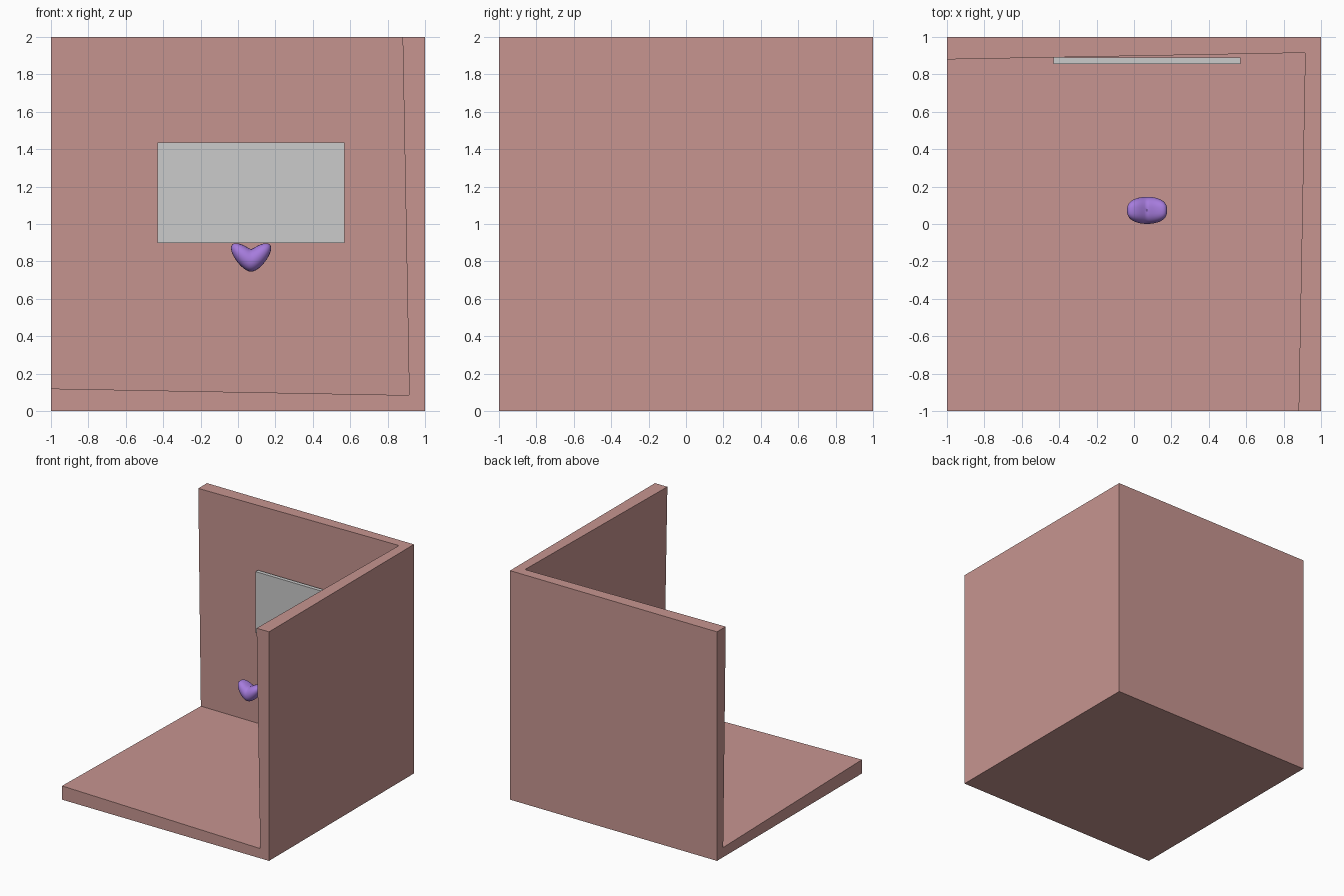
import bpy, bmesh, math
from mathutils import Matrix

if "Cube" in bpy.data.objects:
    bpy.data.objects.remove(bpy.data.objects["Cube"])


def add_object(name, bm, colour=None):
    mesh = bpy.data.meshes.new(name)
    bm.to_mesh(mesh)
    bm.free()
    obj = bpy.data.objects.new(name, mesh)
    bpy.context.collection.objects.link(obj)
    if colour:
        mat = bpy.data.materials.new(name + "_colour")
        mat.diffuse_color = (*colour, 1)
        mat.use_nodes = True
        mat.node_tree.nodes["Principled BSDF"].inputs["Base Color"].default_value = mat.diffuse_color
        mesh.materials.append(mat)
    return obj


def box(size, centre):
    bm = bmesh.new()
    bmesh.ops.create_cube(bm, size=1)
    bmesh.ops.scale(bm, vec=size, verts=bm.verts)
    bmesh.ops.translate(bm, vec=centre, verts=bm.verts)
    return bm


# Room: cube with the left, front and top faces removed, thickened inwards
bm = box((2, 2, 2), (0, 0, 1))
bm.normal_update()
open_faces = [f for f in bm.faces
              if f.normal.x < -0.5 or f.normal.y < -0.5 or f.normal.z > 0.5]
bmesh.ops.delete(bm, geom=open_faces, context='FACES')
room = add_object("room_walls_and_floor", bm, (0.57, 0.3, 0.28))
solid = room.modifiers.new("thickness", 'SOLIDIFY')
solid.thickness = 0.12
solid.offset = -1

# Panel on the back wall
add_object("wall_panel", box((1.0, 0.033, 0.535), (0.07, 0.873, 1.167)))

# Puffy heart: sphere sheared upwards away from its centre line
bm = bmesh.new()
bmesh.ops.create_uvsphere(bm, u_segments=48, v_segments=24, radius=1,
                          matrix=Matrix.Rotation(math.pi / 2, 4, 'X'))
for v in bm.verts:
    x, y, z = v.co
    soft = 0.2 - 0.15 * z          # sharp notch on top, rounded tip below
    lift = math.sqrt(x * x + soft * soft) - soft
    v.co = (0.07 + 0.107 * x,
            0.073 + 0.0725 * math.copysign(abs(y) ** 0.75, y),
            0.805 + 0.06 * z + 0.08 * lift)
heart = add_object("heart", bm, (0.38, 0.2, 0.72))
bpy.context.view_layer.objects.active = heart
heart.select_set(True)
bpy.ops.object.shade_smooth_by_angle(angle=math.radians(50))
